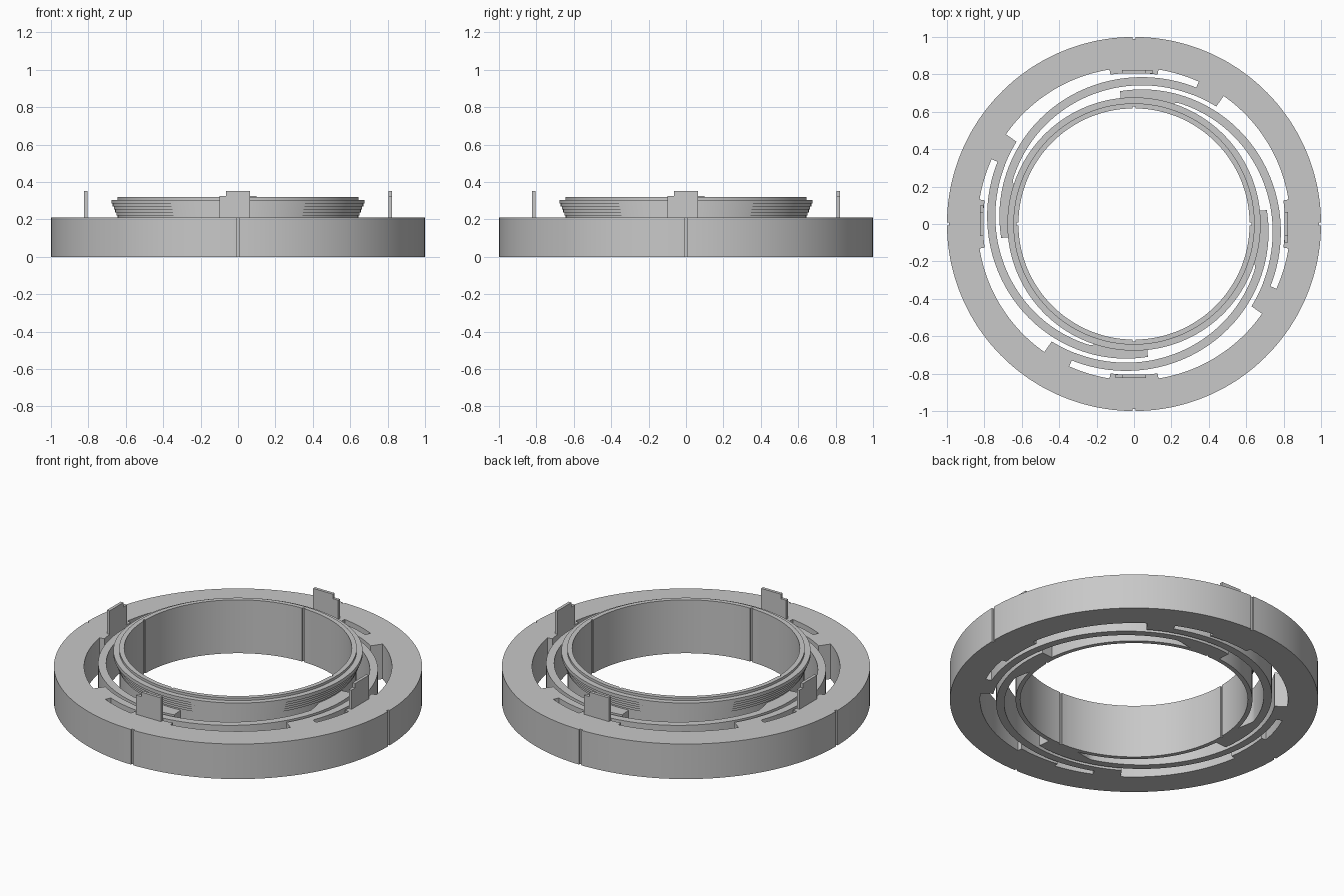
import bpy, bmesh, math
from math import radians, cos, sin

cube = bpy.data.objects.get("Cube")
if cube:
    bpy.data.objects.remove(cube, do_unlink=True)

grey = bpy.data.materials.new("light_grey")
grey.use_nodes = True
colour = (0.58, 0.58, 0.58, 1)
grey.diffuse_color = colour
grey.node_tree.nodes["Principled BSDF"].inputs["Base Color"].default_value = colour

HEIGHT = 0.21


def polar(r, deg, z):
    a = radians(deg)
    return (r * cos(a), r * sin(a), z)


def finish(name, bm):
    bmesh.ops.recalc_face_normals(bm, faces=bm.faces)
    mesh = bpy.data.meshes.new(name)
    bm.to_mesh(mesh)
    bm.free()
    mesh.materials.append(grey)
    obj = bpy.data.objects.new(name, mesh)
    bpy.context.collection.objects.link(obj)
    bpy.ops.object.select_all(action='DESELECT')
    obj.select_set(True)
    bpy.context.view_layer.objects.active = obj
    bpy.ops.object.shade_smooth_by_angle(angle=radians(25))
    return obj


def sweep(name, sections, closed):
    """Skin a list of sections, each a closed loop of points."""
    bm = bmesh.new()
    loops = [[bm.verts.new(p) for p in s] for s in sections]
    n = len(loops[0])
    pairs = list(zip(loops, loops[1:]))
    if closed:
        pairs.append((loops[-1], loops[0]))
    for a, b in pairs:
        for i in range(n):
            j = (i + 1) % n
            bm.faces.new((a[i], a[j], b[j], b[i]))
    if not closed:
        bm.faces.new(loops[0])
        bm.faces.new(loops[-1])
    bmesh.ops.remove_doubles(bm, verts=bm.verts, dist=1e-5)
    return finish(name, bm)


def band(name, samples, z0, z1, closed=False):
    """Flat curved strip from (angle, inner radius, outer radius) samples."""
    return sweep(name, [[polar(ri, a, z0), polar(ro, a, z0),
                         polar(ro, a, z1), polar(ri, a, z1)]
                        for a, ri, ro in samples], closed)


def span(start, end, step=1.5):
    n = max(1, round((end - start) / step))
    return [start + (end - start) * i / n for i in range(n + 1)]


def arm_outer(a):
    return 0.806 - (a - 60) * 0.00073


# Outer ring: wide slots, pads under the tabs, small grooves on the rim
SLOT_A, SLOT_B = 65.5, 145
ring = []
for q in range(4):
    for lo, hi, inner in ((55, SLOT_A, None), (SLOT_A, 81, 0.836),
                          (81, 89.5, 0.808), (89.5, 90.5, 0.808),
                          (90.5, 99, 0.808), (99, SLOT_B, 0.836)):
        groove = lo == 89.5
        for a in span(lo, hi):
            r = inner or arm_outer(a) - 0.043
            ring.append((a + 90 * q, r, 0.99 if groove else 1.0))
band("outer_ring", ring, 0, HEIGHT, closed=True)

# Four spiral spring arms joining the outer ring to the inner ring
for q in range(4):
    arm = []
    for a in span(SLOT_A, 160):
        arm.append((a + 90 * q, arm_outer(a) - 0.044, arm_outer(a)))
    for a in span(160, 186):
        inner = max(0.642, arm_outer(a) - 0.044 - (a - 160) * 0.005)
        arm.append((a + 90 * q, inner, arm_outer(a)))
    band(f"spring_arm_{q + 1}", arm, 0, HEIGHT)

# Inner ring: stepped flare under a flange, thin rim on top, grooved bore
STEPS = 5
profile = [(0.643, 0)]
for i in range(STEPS):
    r0 = 0.643 + 0.034 * i / STEPS
    r1 = 0.643 + 0.034 * (i + 1) / STEPS
    z = HEIGHT + 0.01 + 0.08 * i / STEPS
    profile += [(r0, z), (r1, z)]
profile += [(0.677, 0.305), (0.645, 0.305), (0.645, 0.32)]
sections = []
for q in range(4):
    for lo, hi, bore in ((0.7, 89.3, 0.618), (89.3, 90.7, 0.627)):
        for a in span(lo, hi):
            loop = [polar(bore, a + 90 * q, 0)]
            loop += [polar(r, a + 90 * q, z) for r, z in profile]
            loop.append(polar(bore, a + 90 * q, 0.32))
            sections.append(loop)
sweep("inner_ring", sections, closed=True)

# Four upright tabs with a raised step, standing on the pads
TAB = [(-0.1, 0.2), (0.065, 0.2), (0.065, 0.352), (-0.065, 0.352),
       (-0.065, 0.325), (-0.1, 0.325)]
for q in range(4):
    bm = bmesh.new()
    face = bm.faces.new([bm.verts.new((x, -0.823, z)) for x, z in TAB])
    out = bmesh.ops.extrude_face_region(bm, geom=[face])
    moved = [v for v in out["geom"] if isinstance(v, bmesh.types.BMVert)]
    bmesh.ops.translate(bm, verts=moved, vec=(0, 0.018, 0))
    tab = finish(f"tab_{q + 1}", bm)
    tab.rotation_euler.z = radians(90 * q)
